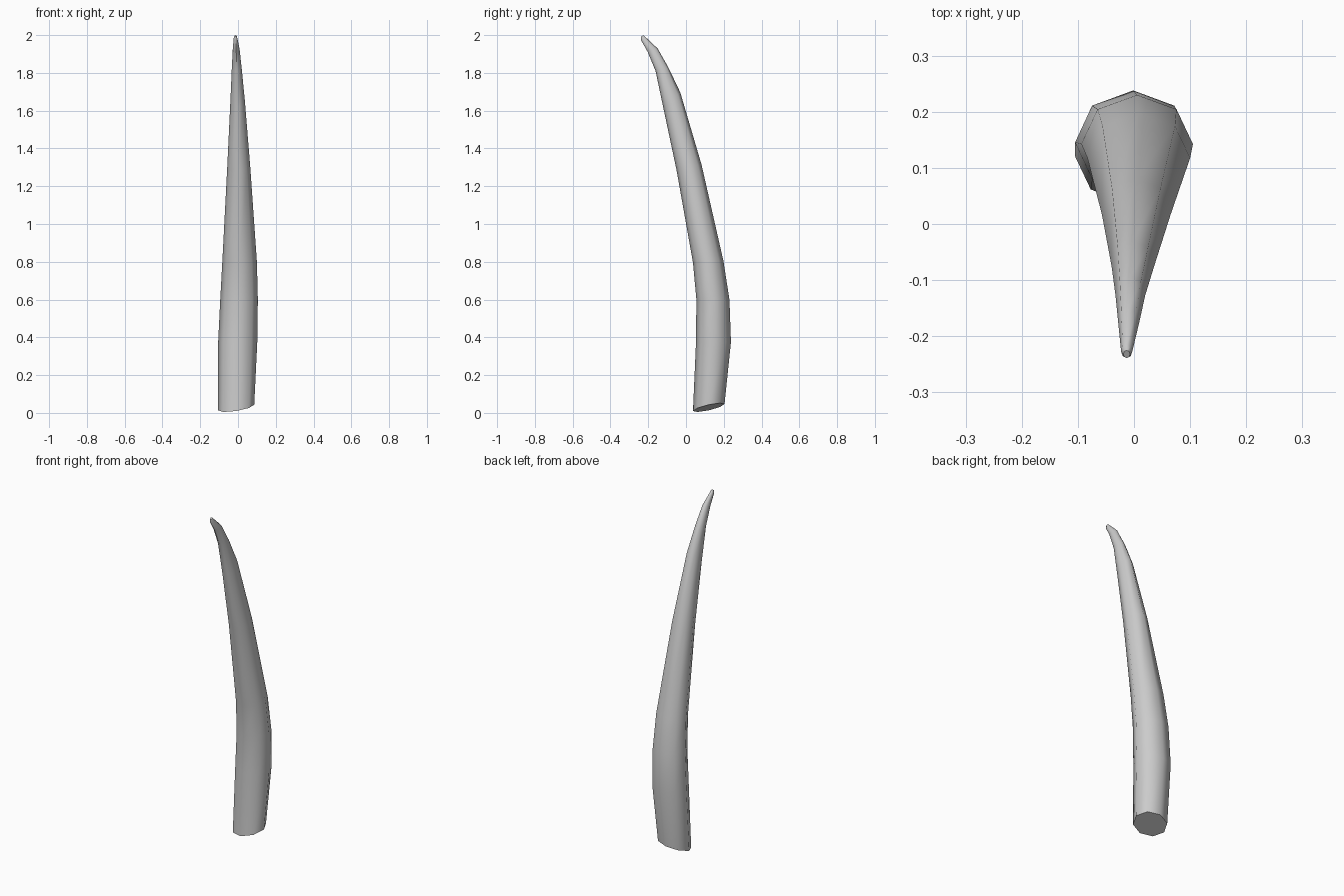
import bpy, bmesh, math

if "Cube" in bpy.data.objects:
    bpy.data.objects.remove(bpy.data.objects["Cube"])

SIDES = 8
# Rings: front (y, z), back (y, z), left x, right x, sideways tilt
RINGS = [
    (0.037, 0.010, 0.204, 0.047, -0.105, 0.086, 0.015),
    (0.053, 0.375, 0.238, 0.375, -0.105, 0.102, 0.0),
    (0.055, 0.600, 0.230, 0.600, -0.094, 0.105, 0.0),
    (0.037, 0.795, 0.198, 0.805, -0.083, 0.100, 0.0),
    (-0.050, 1.285, 0.082, 1.315, -0.057, 0.065, 0.0),
    (-0.120, 1.615, -0.030, 1.696, -0.040, 0.036, 0.0),
    (-0.161, 1.810, -0.093, 1.828, -0.033, 0.020, 0.0),
    (-0.204, 1.913, -0.150, 1.929, -0.028, 0.009, 0.0),
    (-0.239, 1.975, -0.215, 1.990, -0.023, -0.003, 0.0),
    (-0.239, 1.992, -0.225, 2.000, -0.019, -0.007, 0.0),
]


def add_ring(bm, fy, fz, by, bz, xl, xr, tilt):
    verts = []
    for i in range(SIDES):
        a = 2 * math.pi * i / SIDES
        c, s = math.cos(a), math.sin(a)
        verts.append(bm.verts.new((
            (xl + xr) / 2 + (xr - xl) / 2 * c,
            (fy + by) / 2 + (by - fy) / 2 * s,
            (fz + bz) / 2 + (bz - fz) / 2 * s + tilt * c)))
    return verts


# Curved, tapering horn lofted through the rings
bm = bmesh.new()
loops = [add_ring(bm, *r) for r in RINGS]
for lo, hi in zip(loops, loops[1:]):
    for i in range(SIDES):
        j = (i + 1) % SIDES
        bm.faces.new((lo[i], lo[j], hi[j], hi[i]))
bm.faces.new(loops[0][::-1])
bm.faces.new(loops[-1])
bmesh.ops.recalc_face_normals(bm, faces=bm.faces)
mesh = bpy.data.meshes.new("curved_horn")
bm.to_mesh(mesh)
bm.free()
horn = bpy.data.objects.new("curved_horn", mesh)
bpy.context.collection.objects.link(horn)

# Smooth sides, sharp base
bpy.context.view_layer.objects.active = horn
horn.select_set(True)
bpy.ops.object.shade_smooth_by_angle(angle=math.radians(60))
